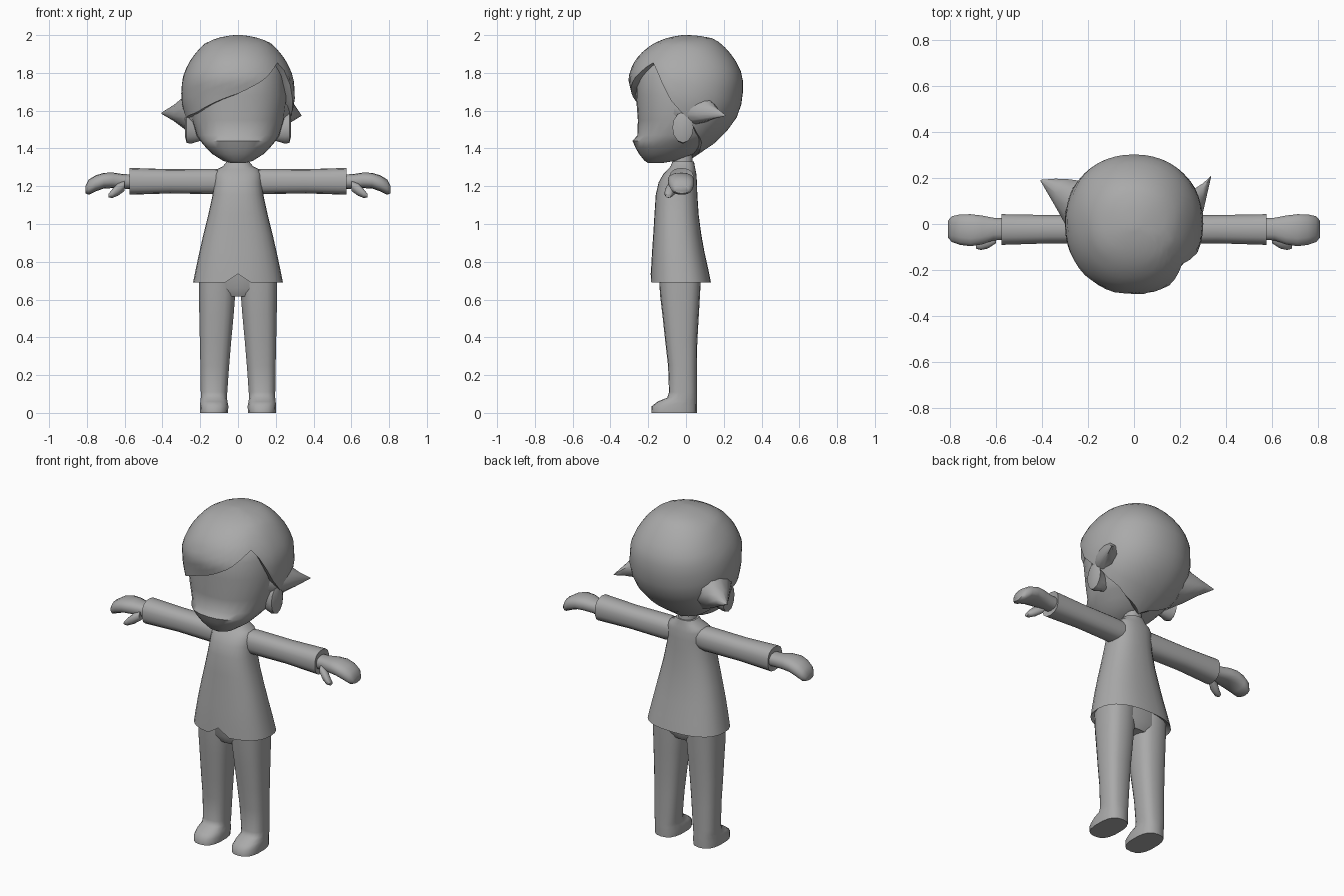
import bpy, bmesh, math

grey = bpy.data.materials.new("plain_grey")
grey.diffuse_color = (0.40, 0.40, 0.40, 1)


def spow(a, p):
    return math.copysign(abs(a) ** (2 / p), a)


def ring(axis, pos, u0, u1, v0, v1, n, p):
    """Rounded cross-section filling a box: (x, y) for axis z, (y, z) for axis x."""
    out = []
    for i in range(n):
        t = 2 * math.pi * i / n
        u = (u0 + u1) / 2 + (u1 - u0) / 2 * spow(math.sin(t), p)
        v = (v0 + v1) / 2 - (v1 - v0) / 2 * spow(math.cos(t), p)
        out.append((u, v, pos) if axis == "z" else (pos, u, v))
    return out


def skin(name, rings, angle=50):
    """Bridge closed rings into a capped surface."""
    bm = bmesh.new()
    loops = [[bm.verts.new(c) for c in r] for r in rings]
    n = len(loops[0])
    for a, b in zip(loops, loops[1:]):
        for i in range(n):
            j = (i + 1) % n
            bm.faces.new((a[i], a[j], b[j], b[i]))
    bm.faces.new(loops[0])
    bm.faces.new(loops[-1])
    bmesh.ops.recalc_face_normals(bm, faces=bm.faces)
    me = bpy.data.meshes.new(name)
    bm.to_mesh(me)
    bm.free()
    me.materials.append(grey)
    ob = bpy.data.objects.new(name, me)
    bpy.context.collection.objects.link(ob)
    bpy.ops.object.select_all(action="DESELECT")
    ob.select_set(True)
    bpy.context.view_layer.objects.active = ob
    bpy.ops.object.shade_smooth_by_angle(angle=math.radians(angle))
    return ob


def loft(name, axis, sections, n=16, p=2.2, side=1):
    rings = [ring(axis, *s, n, p) for s in sections]
    return skin(name, [[(side * x, y, z) for x, y, z in r] for r in rings])


def lerp(table, t, k=1):
    for a, b in zip(table, table[1:]):
        if t <= b[0]:
            f = (t - a[0]) / (b[0] - a[0])
            return a[k] + (b[k] - a[k]) * max(f, 0)
    return table[-1][k]


# Head: z, half width, front y, back y
head = [(1.322, .035, -.20, -.13), (1.335, .08, -.22, -.05), (1.37, .135, -.248, .04),
        (1.405, .17, -.268, .09), (1.44, .20, -.283, .14), (1.47, .22, -.257, .18),
        (1.55, .245, -.255, .22), (1.68, .262, -.265, .26), (1.78, .25, -.262, .25),
        (1.86, .225, -.235, .20), (1.93, .13, -.13, .12)]
loft("head", "z", [(z, -w, w, f, b) for z, w, f, b in head], 28, 2.3)

# Hair shell: z, half width, front depth, back depth
shape = [(1.345, .06, .10, .03), (1.38, .13, .16, .08), (1.43, .195, .20, .155),
         (1.49, .25, .25, .215), (1.55, .275, .265, .262), (1.60, .29, .275, .285),
         (1.67, .302, .283, .301), (1.77, .295, .307, .302), (1.82, .277, .292, .287),
         (1.87, .25, .268, .26), (1.92, .213, .222, .222), (1.96, .17, .165, .18),
         (1.985, .11, .10, .135), (1.996, .055, .05, .07), (2.0, .02, .02, .02)]
# Hairline height by angle: 0 is the front, 90 the left ear (+x)
hairline = [(-180, 1.35), (-130, 1.40), (-105, 1.47), (-85, 1.56), (-65, 1.575),
            (-48, 1.59), (-20, 1.65), (0, 1.69), (25, 1.76), (44, 1.83), (53, 1.855),
            (62, 1.80), (74, 1.66), (86, 1.59), (105, 1.48), (130, 1.40), (180, 1.35)]
COLS, ROWS = 48, 14


def hair_point(c, v, scale=1):
    deg = -180 + 360 * c / COLS
    low = lerp(hairline, deg)
    z = low + (2.0 - low) * math.sin(v * math.pi / 2)
    t = math.radians(deg)
    depth = lerp(shape, z, 2 if math.cos(t) > 0 else 3)
    return (scale * lerp(shape, z) * spow(math.sin(t), 2.15),
            -scale * depth * spow(math.cos(t), 2.15), z)


rows = [[hair_point(c, 0, .86) for c in range(COLS)]]
rows += [[hair_point(c, r / ROWS) for c in range(COLS)] for r in range(ROWS + 1)]
skin("hair", rows)

# Flicked side locks
loft("left_lock", "x", [(.20, -.12, .14, 1.51, 1.74), (.265, -.05, .16, 1.53, 1.68),
                        (.30, .05, .18, 1.55, 1.63), (.335, .205, .21, 1.572, 1.577)], 10, 2)
loft("right_lock", "x", [(.20, -.12, .19, 1.45, 1.76), (.28, -.04, .20, 1.50, 1.68),
                         (.34, .07, .20, 1.545, 1.63), (.405, .185, .192, 1.583, 1.59)],
     10, 2, -1)

# Neck
loft("neck", "z", [(1.26, -.065, .065, -.085, .045), (1.32, -.05, .05, -.07, .035),
                   (1.40, -.05, .05, -.07, .035)])

# Jacket with a turned-under hem and a small front notch
jacket = [(.74, .19, -.13, .07), (.69, .238, -.187, .132), (.76, .224, -.185, .118),
          (.85, .205, -.18, .098), (.95, .182, -.173, .08), (1.05, .157, -.167, .067),
          (1.155, .134, -.16, .06), (1.22, .127, -.145, .058), (1.265, .125, -.12, .055),
          (1.29, .11, -.095, .05), (1.305, .08, -.082, .047), (1.33, .06, -.072, .042)]
coat = loft("jacket", "z", [(z, -w, w, f, b) for z, w, f, b in jacket], 28, 2.4)
coat.data.vertices[28].co.z = .735

# Hips
loft("hips", "z", [(.615, -.10, .10, -.11, .05), (.66, -.19, .19, -.135, .075),
                   (.78, -.19, .19, -.14, .08)], 20, 2.5)

for side, word in ((1, "left"), (-1, "right")):
    # Ear
    loft(word + "_ear", "x", [(.20, -.05, .02, 1.44, 1.55), (.25, -.065, .03, 1.425, 1.58),
                              (.272, -.072, .04, 1.43, 1.592),
                              (.28, -.05, .025, 1.46, 1.575)], 12, 2, side)
    # Sleeve, hollowed at the cuff
    loft(word + "_sleeve", "x", [(.06, -.08, .035, 1.17, 1.285), (.13, -.085, .038, 1.158, 1.292),
                                 (.36, -.085, .04, 1.162, 1.29), (.575, -.092, .044, 1.155, 1.297),
                                 (.57, -.075, .03, 1.175, 1.275)], 14, 2.5, side)
    # Hand, curling down at the fingertips
    loft(word + "_hand", "x", [(.55, -.07, .025, 1.185, 1.262), (.61, -.072, .028, 1.187, 1.264),
                               (.66, -.09, .038, 1.19, 1.272), (.71, -.098, .044, 1.188, 1.271),
                               (.755, -.092, .043, 1.172, 1.257), (.79, -.08, .035, 1.155, 1.235),
                               (.808, -.06, .015, 1.162, 1.20)], 14, 2.4, side)
    # Thumb
    loft(word + "_thumb", "x", [(.60, -.085, -.04, 1.175, 1.23), (.635, -.108, -.05, 1.15, 1.215),
                                (.665, -.114, -.07, 1.138, 1.185),
                                (.685, -.108, -.08, 1.14, 1.16)], 10, 2.2, side)
    # Trouser leg and shoe
    loft(word + "_leg", "z", [(0, .052, .202, -.183, .057), (.035, .05, .203, -.182, .058),
                              (.06, .055, .20, -.15, .058), (.08, .058, .198, -.10, .057),
                              (.11, .056, .198, -.09, .057), (.25, .046, .20, -.095, .057),
                              (.38, .035, .203, -.11, .06), (.52, .022, .206, -.125, .068),
                              (.62, .014, .208, -.137, .074), (.74, .012, .208, -.145, .08)],
         18, 2.6, side)
